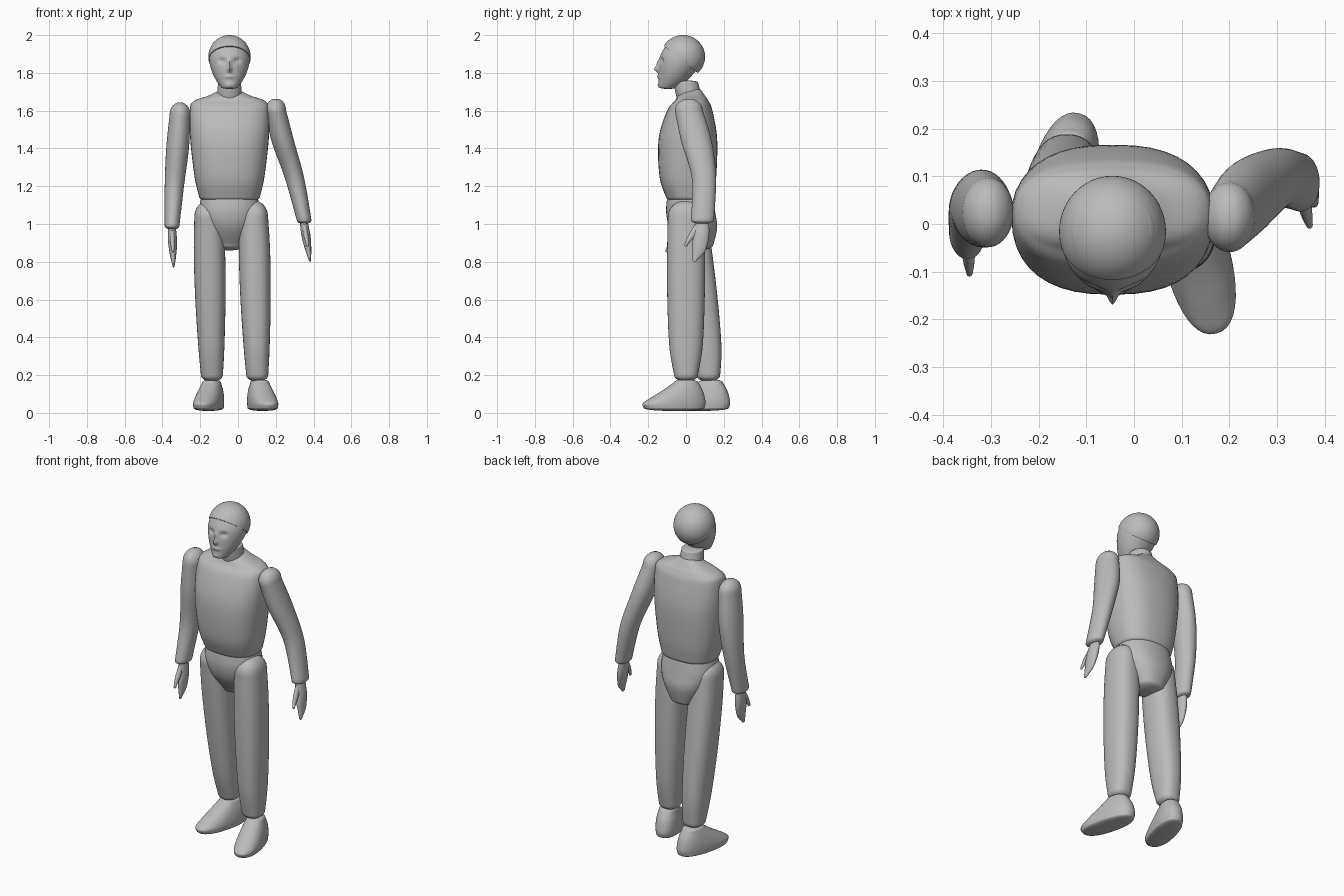
import bpy
import bmesh
import math
from mathutils import Matrix, Vector

# Remove only the default cube
default_cube = bpy.data.objects.get("Cube")
if default_cube:
    bpy.data.objects.remove(default_cube, do_unlink=True)

# One plain grey for the whole figure
GREY = (0.5, 0.5, 0.5, 1)
grey = bpy.data.materials.new("plain_grey")
grey.use_nodes = True
grey.diffuse_color = GREY
grey.node_tree.nodes["Principled BSDF"].inputs["Base Color"].default_value = GREY


def finish(name, bm, angle=55):
    """Turn a bmesh into a smooth-shaded object."""
    bmesh.ops.recalc_face_normals(bm, faces=bm.faces)
    mesh = bpy.data.meshes.new(name)
    bm.to_mesh(mesh)
    bm.free()
    mesh.materials.append(grey)
    obj = bpy.data.objects.new(name, mesh)
    bpy.context.collection.objects.link(obj)
    bpy.ops.object.select_all(action="DESELECT")
    obj.select_set(True)
    bpy.context.view_layer.objects.active = obj
    bpy.ops.object.shade_smooth_by_angle(angle=math.radians(angle))


def spline(before, start, end, after, t):
    """Catmull-Rom blend from start to end."""
    slope_in, slope_out = (end - before) / 2, (after - start) / 2
    ease = t * t * (3 - 2 * t)
    pull = t * (1 - t)
    return start + (end - start) * ease + pull * ((1 - t) * slope_in - t * slope_out)


def smooth_sections(sections, steps):
    padded = [sections[0], *sections, sections[-1]]
    result = []
    for i in range(len(sections) - 1):
        for step in range(steps):
            result.append([spline(*values, step / steps) for values in zip(*padded[i:i + 4])])
    return result + [sections[-1]]


def dome(section, height, rings=6):
    """Sections that round off an end, ordered outwards."""
    x, y, z, wide, deep = section
    angles = [math.pi / 2 * i / rings for i in range(1, rings)]
    return [(x, y, z + height * math.sin(a), wide * math.cos(a), deep * math.cos(a)) for a in angles]


def loft_mesh(sections, top, bottom, power=2.0, sides=40):
    """Skin sections of x, y, z, half width, half depth, listed downwards, with domed ends."""
    stack = dome(sections[0], top)[::-1] + smooth_sections(sections, 8) + dome(sections[-1], -bottom)
    bm = bmesh.new()
    loops = []
    for x, y, z, wide, deep in stack:
        loop = []
        for i in range(sides):
            c, s = math.cos(math.tau * i / sides), math.sin(math.tau * i / sides)
            u = math.copysign(abs(c) ** (2 / power), c)
            v = math.copysign(abs(s) ** (2 / power), s)
            loop.append(bm.verts.new((x + u * wide, y + v * deep, z)))
        loops.append(loop)
    for low, high in zip(loops, loops[1:]):
        for i in range(sides):
            j = (i + 1) % sides
            bm.faces.new((low[i], low[j], high[j], high[i]))
    bm.faces.new(loops[0])
    bm.faces.new(loops[-1])
    return bm


def centred(rows, x=0.0):
    """Give rows of y, z, half width, half depth a shared x."""
    return [(x, *row) for row in rows]


BODY_X = -0.045

# Torso with broad, nearly level shoulders
torso = centred([
    (0.04, 1.71, 0.05, 0.04),
    (0.03, 1.68, 0.11, 0.07),
    (0.03, 1.65, 0.19, 0.09),
    (0.02, 1.6, 0.21, 0.12),
    (0.01, 1.45, 0.208, 0.155),
    (0.01, 1.25, 0.185, 0.15),
    (0.02, 1.14, 0.16, 0.125),
], BODY_X)
finish("torso", loft_mesh(torso, top=0.005, bottom=0.03, power=2.5))

# Pelvis tapering down between the legs
pelvis = centred([
    (0.02, 1.14, 0.15, 0.12),
    (0.025, 1.06, 0.16, 0.13),
    (0.04, 0.98, 0.135, 0.125),
    (0.06, 0.89, 0.085, 0.085),
], BODY_X)
finish("pelvis", loft_mesh(pelvis, top=0.04, bottom=0.03, power=2.3))

# Legs run straight from hip to ankle, the left forward and the right trailing
LEG_SHAPE = [
    (1.04, 0.076, 0.096),
    (0.85, 0.083, 0.1),
    (0.6, 0.08, 0.099),
    (0.35, 0.069, 0.088),
    (0.2, 0.058, 0.063),
]
HIP_Z, ANKLE_Z = LEG_SHAPE[0][0], LEG_SHAPE[-1][0]
for side, hip, ankle in (
    ("left", Vector((0.083, 0)), Vector((0.102, 0))),
    ("right", Vector((-0.155, 0.015)), Vector((-0.138, 0.118))),
):
    sections = []
    for z, wide, deep in LEG_SHAPE:
        centre = hip.lerp(ankle, (HIP_Z - z) / (HIP_Z - ANKLE_Z))
        sections.append((*centre, z, wide, deep))
    finish(f"{side}_leg", loft_mesh(sections, top=0.085, bottom=0.035, power=2.4))

# Arms share their thickness and follow their own paths
ARM_THICKNESS = [(0.055, 0.074), (0.06, 0.081), (0.051, 0.064), (0.039, 0.061)]
ARM_PATHS = {
    "left": [(0.2, 0.015, 1.6), (0.237, 0.055, 1.44), (0.3, 0.095, 1.24), (0.35, 0.087, 1.02)],
    "right": [(-0.307, 0.025, 1.58), (-0.32, 0.033, 1.4), (-0.337, 0.03, 1.2), (-0.349, -0.013, 0.99)],
}
for side, path in ARM_PATHS.items():
    sections = [(*point, *thickness) for point, thickness in zip(path, ARM_THICKNESS)]
    finish(f"{side}_arm", loft_mesh(sections, top=0.065, bottom=0.02))

# Hands hang from the wrists, leaning along the forearm, thumb to the front
PALM = centred([
    (0, 0.02, 0.02, 0.035),
    (-0.005, -0.05, 0.024, 0.041),
    (-0.012, -0.1, 0.021, 0.041),
    (-0.02, -0.15, 0.014, 0.032),
    (-0.04, -0.19, 0.006, 0.012),
])
THUMB = centred([
    (-0.02, -0.01, 0.012, 0.025),
    (-0.055, -0.06, 0.013, 0.02),
    (-0.088, -0.11, 0.007, 0.009),
])
for side, lean in (("left", -0.16), ("right", -0.04)):
    wrist = Vector(ARM_PATHS[side][-1]) - Vector((0, 0, 0.02))
    for part, sections in (("palm", PALM), ("thumb", THUMB)):
        hand = loft_mesh(sections, top=0.01, bottom=0.01, sides=24)
        for v in hand.verts:
            v.co.x += lean * v.co.z
        hand.transform(Matrix.Translation(wrist))
        finish(f"{side}_{part}", hand)

# Feet turned outwards
FOOT = centred([
    (0, 0.16, 0.048, 0.066),
    (-0.018, 0.12, 0.06, 0.107),
    (-0.045, 0.08, 0.068, 0.146),
    (-0.065, 0.05, 0.07, 0.17),
    (-0.065, 0.025, 0.068, 0.163),
])
for side, heel, turn in (("left", (0.115, 0, 0), 14), ("right", (-0.14, 0.13, 0), -14)):
    foot = loft_mesh(FOOT, top=0.018, bottom=0.015, power=2.3)
    foot.transform(Matrix.Translation(heel) @ Matrix.Rotation(math.radians(turn), 4, "Z"))
    finish(f"{side}_foot", foot)

# Neck leaning forward
neck = centred([(0, 1.75, 0.06, 0.064), (0.01, 1.7, 0.065, 0.067), (0.02, 1.66, 0.067, 0.067)], BODY_X)
finish("neck", loft_mesh(neck, top=0.01, bottom=0.01))

# Head, with the face pushed in and out of the front surface
head = loft_mesh(centred([
    (-0.015, 1.95, 0.09, 0.09),
    (-0.02, 1.89, 0.107, 0.116),
    (-0.035, 1.84, 0.103, 0.108),
    (-0.055, 1.79, 0.086, 0.09),
    (-0.075, 1.75, 0.064, 0.07),
    (-0.095, 1.725, 0.045, 0.048),
], BODY_X), top=0.035, bottom=0.01, sides=96)
FEATURES = {  # offset from the nose, height, push, width, tallness
    "nose_tip": (0, 1.82, -0.024, 0.011, 0.016),
    "nose_bridge": (0, 1.85, -0.012, 0.009, 0.02),
    "lips": (0, 1.78, -0.008, 0.025, 0.009),
    "chin": (0, 1.735, -0.006, 0.025, 0.012),
    "eye_sockets": (0.04, 1.865, 0.014, 0.018, 0.014),
}
for v in head.verts:
    if v.co.y < -0.04:
        for offset, z, push, wide, tall in FEATURES.values():
            across = (abs(v.co.x - BODY_X) - offset) / wide
            along = (v.co.z - z) / tall
            v.co.y += push * math.exp(-across * across - along * along)
finish("head", head)

# Smooth skull cap cut along a slanting hairline
cap = bmesh.new()
bmesh.ops.create_uvsphere(cap, u_segments=48, v_segments=32, radius=1)
cap.transform(Matrix.Translation((BODY_X, -0.016, 1.885)) @ Matrix.Diagonal((0.112, 0.117, 0.115, 1)))
cut = bmesh.ops.bisect_plane(
    cap, geom=cap.verts[:] + cap.edges[:] + cap.faces[:],
    plane_co=(0, -0.12, 1.945), plane_no=(0, 0.6, 0.75), clear_inner=True)
rim = [e for e in cut["geom_cut"] if isinstance(e, bmesh.types.BMEdge)]
bmesh.ops.holes_fill(cap, edges=rim)
finish("skull_cap", cap, 40)
